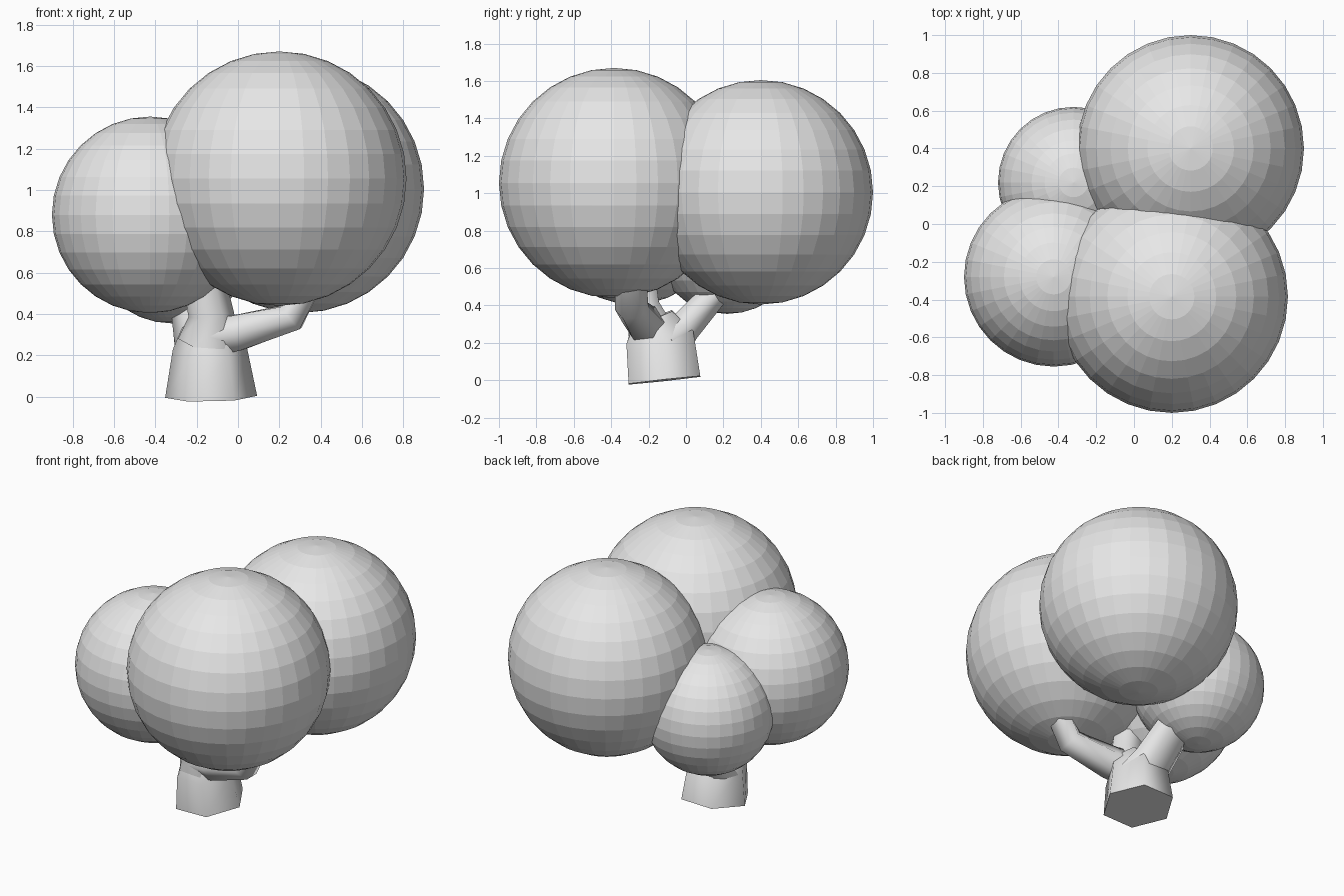
import bpy, bmesh, math
from mathutils import Vector

cube = bpy.data.objects.get("Cube")
if cube:
    bpy.data.objects.remove(cube, do_unlink=True)

# One plain grey for the whole tree
grey = bpy.data.materials.new("light_grey")
grey.use_nodes = True
grey.diffuse_color = (0.8, 0.8, 0.8, 1)
grey.node_tree.nodes["Principled BSDF"].inputs["Base Color"].default_value = (0.8, 0.8, 0.8, 1)


def add_object(name, bm, smooth=False):
    bmesh.ops.recalc_face_normals(bm, faces=bm.faces)
    mesh = bpy.data.meshes.new(name)
    bm.to_mesh(mesh)
    bm.free()
    mesh.materials.append(grey)
    for face in mesh.polygons:
        face.use_smooth = smooth and len(face.vertices) == 4
    obj = bpy.data.objects.new(name, mesh)
    bpy.context.collection.objects.link(obj)
    return obj


def foliage(name, centre, radius):
    bm = bmesh.new()
    bmesh.ops.create_uvsphere(bm, u_segments=32, v_segments=16, radius=radius)
    bmesh.ops.translate(bm, verts=bm.verts, vec=centre)
    add_object(name, bm)


def limb(name, stations, side, sides=6):
    """Six-sided tube through (point, half width, half thickness) stations."""
    bm = bmesh.new()
    points = [Vector(s[0]) for s in stations]
    rings = []
    for i, (point, wide, thick) in enumerate(stations):
        along = points[min(i + 1, len(points) - 1)] - points[max(i - 1, 0)]
        across = Vector(side)
        across = (across - across.project(along)).normalized()
        up = along.normalized().cross(across)
        ring = []
        for k in range(sides):
            a = math.tau * k / sides
            ring.append(bm.verts.new(points[i] + across * wide * math.cos(a) + up * thick * math.sin(a)))
        rings.append(ring)
    for low, high in zip(rings, rings[1:]):
        for k in range(sides):
            n = (k + 1) % sides
            bm.faces.new((low[k], low[n], high[n], high[k]))
    bm.faces.new(rings[0])
    bm.faces.new(rings[-1])
    add_object(name, bm, smooth=True)


# Four overlapping balls of leaves
foliage("front_foliage", (0.2, -0.385, 1.055), 0.615)
foliage("back_foliage", (0.3, 0.4, 1.005), 0.6)
foliage("side_foliage", (-0.425, -0.28, 0.88), 0.475)
foliage("small_foliage", (-0.32, 0.22, 0.755), 0.4)

# Short trunk and three branches reaching into the leaves
limb("trunk", [((-0.13, -0.115, 0), 0.2225, 0.2225),
               ((-0.135, -0.14, 0.23), 0.18, 0.21),
               ((-0.13, -0.18, 0.33), 0.14, 0.13)], (1, 0, 0))
limb("front_branch", [((-0.13, -0.2, 0.29), 0.11, 0.11),
                      ((0.0, -0.23, 0.31), 0.11, 0.1),
                      ((0.26, -0.29, 0.385), 0.09, 0.08),
                      ((0.37, -0.3, 0.6), 0.085, 0.07)], (0, 1, 0))
limb("back_branch", [((-0.14, -0.1, 0.2), 0.17, 0.14),
                     ((-0.16, -0.01, 0.28), 0.15, 0.1),
                     ((-0.2, 0.17, 0.48), 0.13, 0.08)], (1, 0, 0))
limb("side_branch", [((-0.14, -0.19, 0.27), 0.15, 0.14),
                     ((-0.13, -0.23, 0.4), 0.11, 0.1),
                     ((-0.19, -0.26, 0.68), 0.1, 0.09)], (1, 0, 0))
